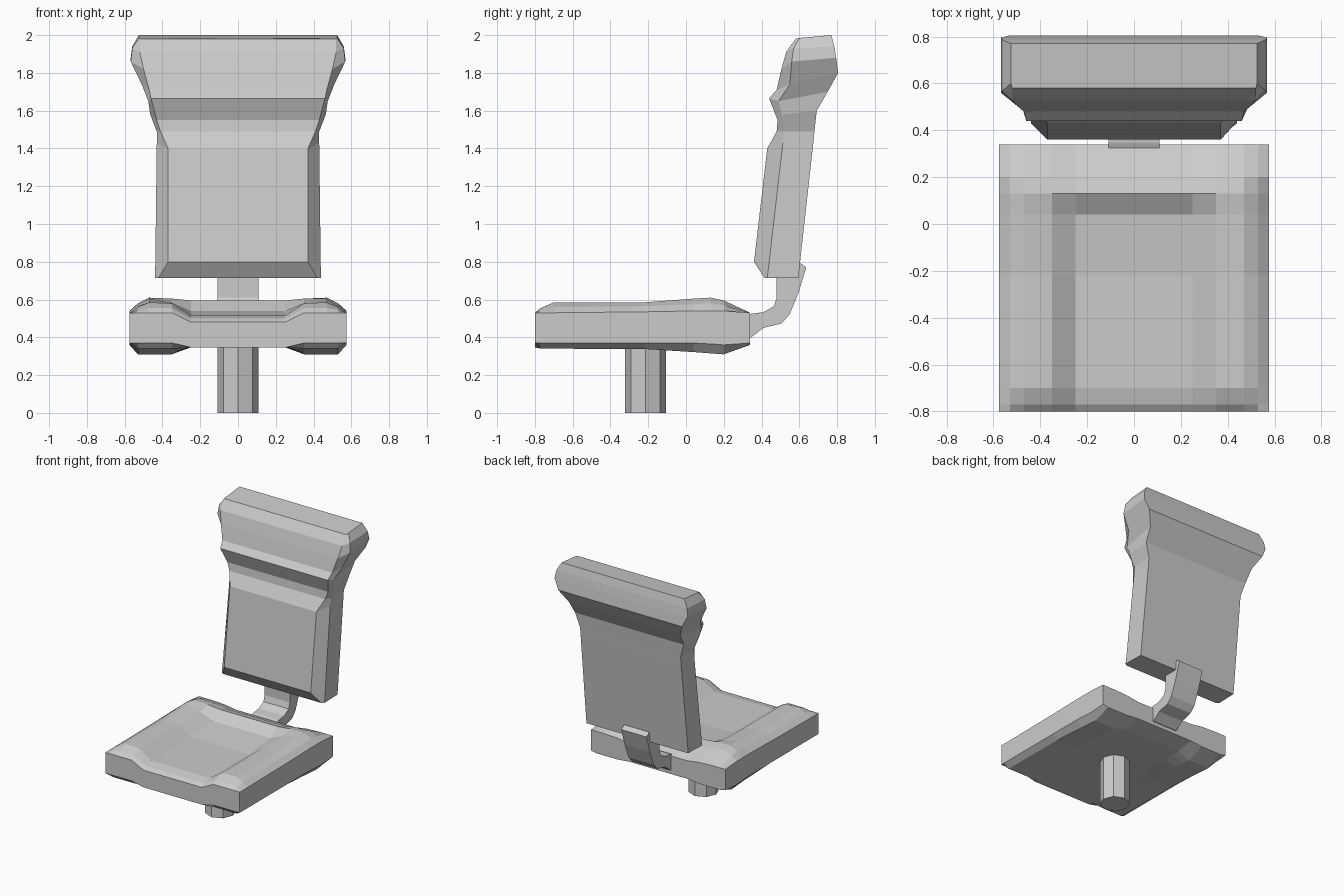
import bpy, bmesh, math


def finish(name, bm):
    bmesh.ops.recalc_face_normals(bm, faces=bm.faces)
    mesh = bpy.data.meshes.new(name)
    bm.to_mesh(mesh)
    bm.free()
    ob = bpy.data.objects.new(name, mesh)
    bpy.context.collection.objects.link(ob)
    return ob


def loft(name, rings):
    """Skin a stack of closed rings and cap both ends."""
    bm = bmesh.new()
    rows = [[bm.verts.new(p) for p in ring] for ring in rings]
    n = len(rows[0])
    for a, b in zip(rows, rows[1:]):
        for i in range(n):
            j = (i + 1) % n
            bm.faces.new((a[i], a[j], b[j], b[i]))
    bm.faces.new(rows[0])
    bm.faces.new(rows[-1])
    return finish(name, bm)


# Seat cushion: one cross-section per y station, dished in the middle
stations = [-0.8, -0.77, -0.7, -0.22, 0.04, 0.13, 0.2, 0.34]
columns = [0.575, 0.53, 0.47, 0.35, 0.25]
top = [
    [0.53, 0.53, 0.53, 0.53, 0.48],
    [0.53, 0.545, 0.555, 0.555, 0.50],
    [0.53, 0.56, 0.585, 0.58, 0.515],
    [0.535, 0.565, 0.585, 0.58, 0.515],
    [0.54, 0.575, 0.605, 0.585, 0.54],
    [0.54, 0.58, 0.61, 0.605, 0.595],
    [0.54, 0.57, 0.595, 0.59, 0.575],
    [0.53, 0.53, 0.53, 0.525, 0.51],
]
low = [0.37, 0.34, 0.34, 0.338, 0.322, 0.315, 0.31, 0.36]
rings = []
for y, heights, z in zip(stations, top, low):
    rim = min(0.37, z + 0.05)
    mid = 0.37 if y > 0.3 else 0.347
    bottom = [rim, z, z, z, mid]
    right = list(zip(columns, heights))
    under = list(zip(columns, bottom))
    half = under[::-1] + right
    rings.append([(x, y, h) for x, h in half] + [(-x, y, h) for x, h in half[::-1]])
loft("seat", rings)

# Backrest and headrest: (half width, y, z) of front edge, side crease and back edge
sections = [
    ((0.42, 0.415, 0.715), (0.44, 0.43, 0.715), (0.435, 0.595, 0.715)),
    ((0.37, 0.36, 0.80), (0.438, 0.438, 0.78), (0.435, 0.602, 0.78)),
    ((0.37, 0.43, 1.40), (0.43, 0.513, 1.43), (0.43, 0.674, 1.43)),
    ((0.41, 0.48, 1.49), (0.43, 0.52, 1.49), (0.43, 0.68, 1.49)),
    ((0.43, 0.485, 1.55), (0.465, 0.51, 1.58), (0.465, 0.692, 1.60)),
    ((0.46, 0.44, 1.665), (0.475, 0.49, 1.65), (0.475, 0.75, 1.70)),
    ((0.47, 0.48, 1.71), (0.51, 0.55, 1.74), (0.53, 0.805, 1.80)),
    ((0.50, 0.505, 1.82), (0.568, 0.56, 1.86), (0.568, 0.795, 1.88)),
    ((0.52, 0.53, 1.91), (0.56, 0.57, 1.93), (0.56, 0.785, 1.94)),
    ((0.52, 0.58, 1.98), (0.525, 0.60, 1.985), (0.525, 0.77, 2.0)),
]
loft("backrest", [list(s) + [(-x, y, z) for x, y, z in s[::-1]] for s in sections])

# Bent bracket joining seat and backrest, a side profile given width
profile = [(0.28, 0.40), (0.345, 0.40), (0.41, 0.45), (0.505, 0.473), (0.548, 0.52),
           (0.595, 0.635), (0.637, 0.77), (0.595, 0.80), (0.52, 0.74), (0.48, 0.72),
           (0.48, 0.61), (0.465, 0.565), (0.41, 0.533), (0.345, 0.525), (0.28, 0.50)]
loft("back_bracket", [[(x, y, z) for y, z in profile] for x in (-0.108, 0.108)])

# Octagonal post under the seat
loft("post", [[(0.108 * math.cos(i * math.pi / 4), -0.215 + 0.108 * math.sin(i * math.pi / 4), z)
               for i in range(8)] for z in (0, 0.38)])
